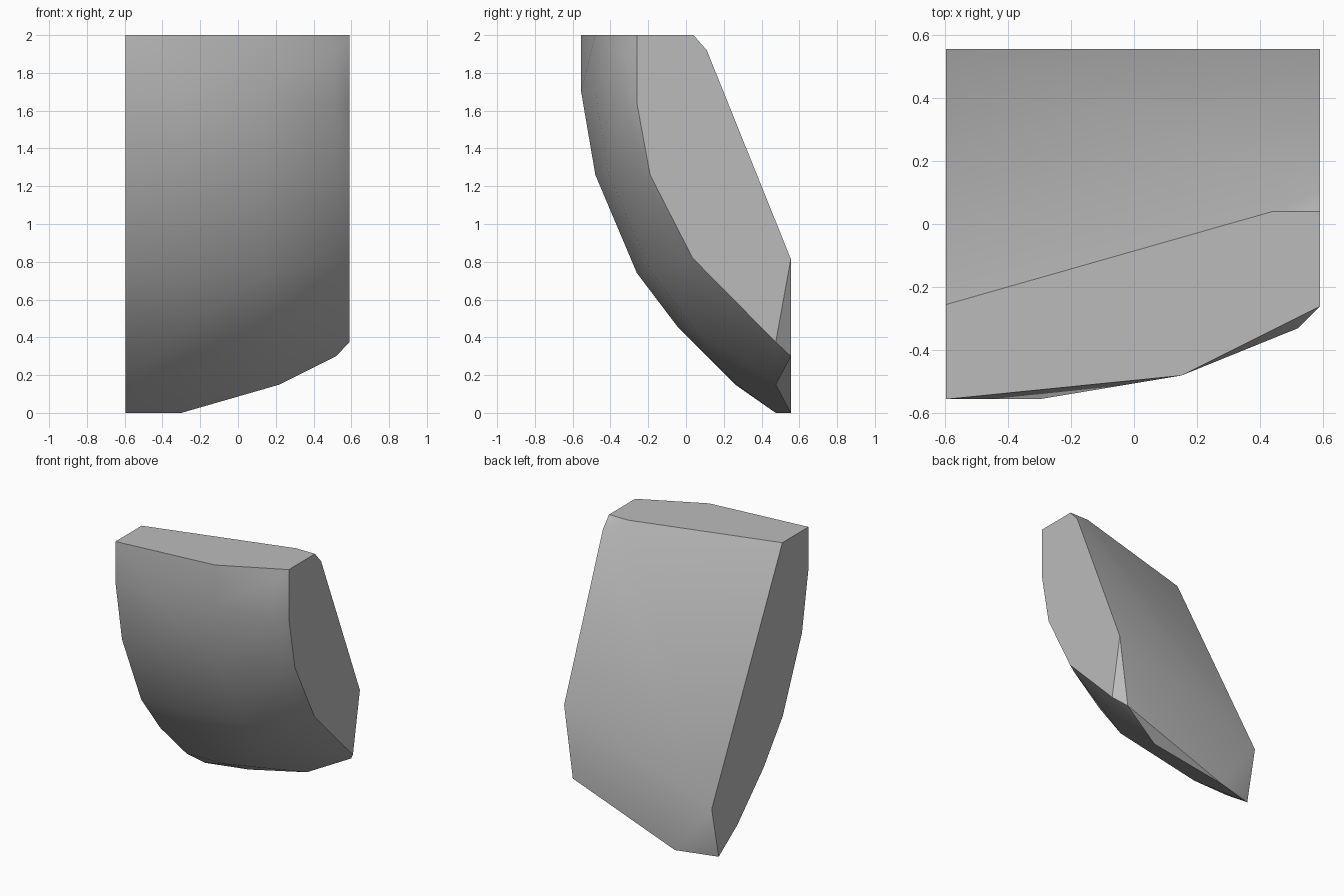
import bpy
import bmesh
import math

# Remove the default object
default = bpy.data.objects.get("Cube")
if default:
    bpy.data.objects.remove(default, do_unlink=True)


def make_material(name, value):
    mat = bpy.data.materials.new(name)
    mat.use_nodes = True
    colour = (value, value, value, 1)
    mat.diffuse_color = colour
    mat.node_tree.nodes["Principled BSDF"].inputs["Base Color"].default_value = colour
    return mat


def hull_object(name, sections, material):
    """Stretch a convex skin over cross-sections given as (x, [(y, z), ...])."""
    bm = bmesh.new()
    for x, outline in sections:
        for y, z in outline:
            bm.verts.new((x, y, z))
    result = bmesh.ops.convex_hull(bm, input=bm.verts[:])
    unused = {g for g in result["geom_interior"] + result["geom_unused"]
              if isinstance(g, bmesh.types.BMVert)}
    bmesh.ops.delete(bm, geom=list(unused), context="VERTS")
    bmesh.ops.dissolve_limit(bm, angle_limit=math.radians(0.5),
                             verts=bm.verts[:], edges=bm.edges[:])
    bmesh.ops.recalc_face_normals(bm, faces=bm.faces[:])
    mesh = bpy.data.meshes.new(name)
    bm.to_mesh(mesh)
    bm.free()
    mesh.materials.append(material)
    obj = bpy.data.objects.new(name, mesh)
    bpy.context.collection.objects.link(obj)
    return obj


# Curved front profile at the full-height side, from top to foot
front_curve = [(-.555, 2), (-.555, 1.7), (-.48, 1.26), (-.26, .74),
               (-.04, .45), (.26, .15), (.475, 0)]
back_y = .555

# Cross-sections from the right side to the left side
sections = [
    # flat right side with its sloping back edge
    (-.595, front_curve + [(-.255, 2), (back_y, .375)]),
    # front bulge and lowest point of the back
    (-.3, front_curve[1:-2] + [(.27, .15), (back_y, 0)]),
    # middle of the front
    (.15, [(-.48, 2), (-.48, 1.7), (-.41, 1.26), (-.18, .74), (.04, .45)]),
    (.22, [(.475, .15)]),
    # back corner of the top
    (.44, [(.04, 2), (back_y, .785)]),
    # narrow rounding before the left side
    (.52, [(-.33, 1.92), (-.33, 1.64), (-.24, 1.26), (0, .8), (back_y, .3)]),
    # flat left side
    (.59, [(-.26, 2), (-.26, 1.64), (-.19, 1.26), (.035, .82), (.475, .375),
           (back_y, .815), (.11, 1.92), (.04, 2)]),
]

grey = make_material("stone grey", .5)
block = hull_object("curved_block", sections, grey)

# Soft shading across the curved faces, hard rims around the flat sides
bpy.ops.object.select_all(action="DESELECT")
block.select_set(True)
bpy.context.view_layer.objects.active = block
bpy.ops.object.shade_smooth_by_angle(angle=math.radians(35))
